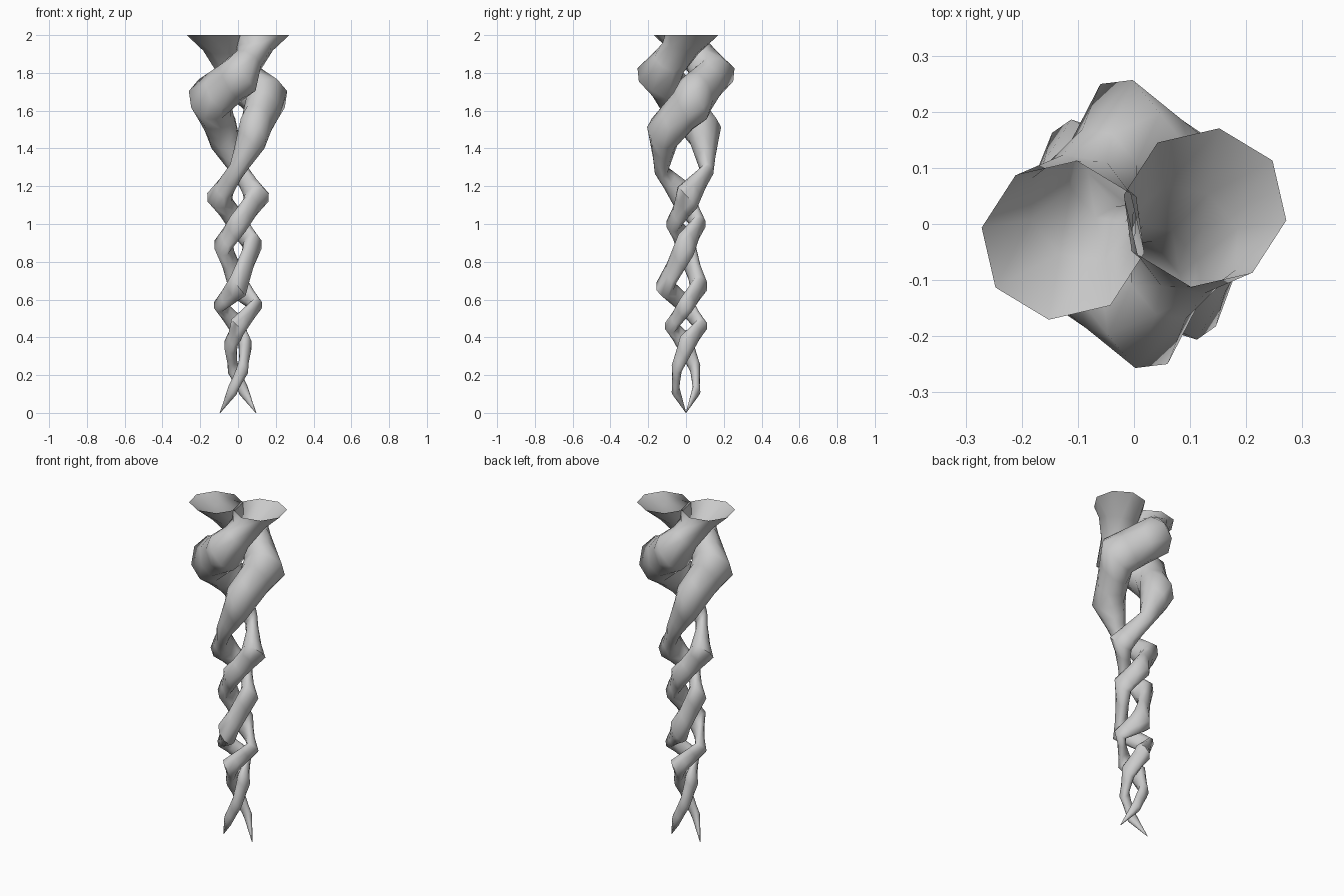
import bpy, bmesh
from math import sin, cos, radians, tau, pi

if "Cube" in bpy.data.objects:
    bpy.data.objects.remove(bpy.data.objects["Cube"])

SIDES = 8
SUB = 3  # straight sub-sections between rings
# height, winding angle, path radius, radial half-width,
# vertical half-height, backward lean, y shift
RINGS = [
    (0.00, 0, .095, .002, .002, .001, 0),
    (0.12, 62, .062, .020, .025, .018, 0),
    (0.24, 120, .056, .026, .030, .022, 0),
    (0.36, 180, .038, .034, .045, .030, 0),
    (0.46, 270, .078, .034, .035, .035, 0),
    (0.57, 360, .098, .030, .035, .030, 0),
    (0.67, 450, .090, .044, .050, .040, -.022),
    (0.89, 540, .078, .046, .055, .040, 0),
    (1.00, 630, .065, .038, .040, .040, 0),
    (1.14, 724, .100, .062, .055, .050, 0),
    (1.28, 805, .122, .032, .035, .030, -.01),
    (1.48, 845, .135, .090, .080, .050, -.01),
    (1.66, 915, .155, .108, .105, .060, 0),
    (1.79, 997, .145, .110, .085, .070, 0),
    (2.00, 1093, .130, .136, .000, .132, 0),
]


def ring_points(ring, start):
    z, ang, r, a, h, lean, dy = ring
    th = start + radians(ang)
    pts = []
    for k in range(SIDES):
        u = tau * (k + .5) / SIDES
        c, s = cos(u) / cos(pi / SIDES), sin(u) / cos(pi / SIDES)
        rad, tan = r + a * c, -lean * s
        pts.append((rad * cos(th) - tan * sin(th),
                    rad * sin(th) + tan * cos(th) + dy,
                    max(0, z + h * s)))
    return pts


def strand(name, start):
    """Open-mouthed octagonal horn winding up around the z axis."""
    bm = bmesh.new()
    key = [ring_points(r, start) for r in RINGS]
    rows = [key[0]]
    for lo, hi in zip(key, key[1:]):
        for j in range(1, SUB + 1):
            t = j / SUB
            rows.append([[p + (q - p) * t for p, q in zip(a, b)]
                         for a, b in zip(lo, hi)])
    loops = [[bm.verts.new(p) for p in row] for row in rows]
    for lo, hi in zip(loops, loops[1:]):
        for k in range(SIDES):
            n = (k + 1) % SIDES
            bm.faces.new((lo[k], lo[n], hi[n], hi[k]))
    bm.faces.new(loops[0][::-1])  # closed tip
    bmesh.ops.recalc_face_normals(bm, faces=bm.faces)
    me = bpy.data.meshes.new(name)
    bm.to_mesh(me)
    bm.free()
    ob = bpy.data.objects.new(name, me)
    bpy.context.collection.objects.link(ob)
    bpy.ops.object.select_all(action='DESELECT')
    ob.select_set(True)
    bpy.context.view_layer.objects.active = ob
    bpy.ops.object.shade_smooth_by_angle(angle=radians(75))


# two intertwined strands, half a turn apart
strand("twisted_strand_a", 0)
strand("twisted_strand_b", pi)
